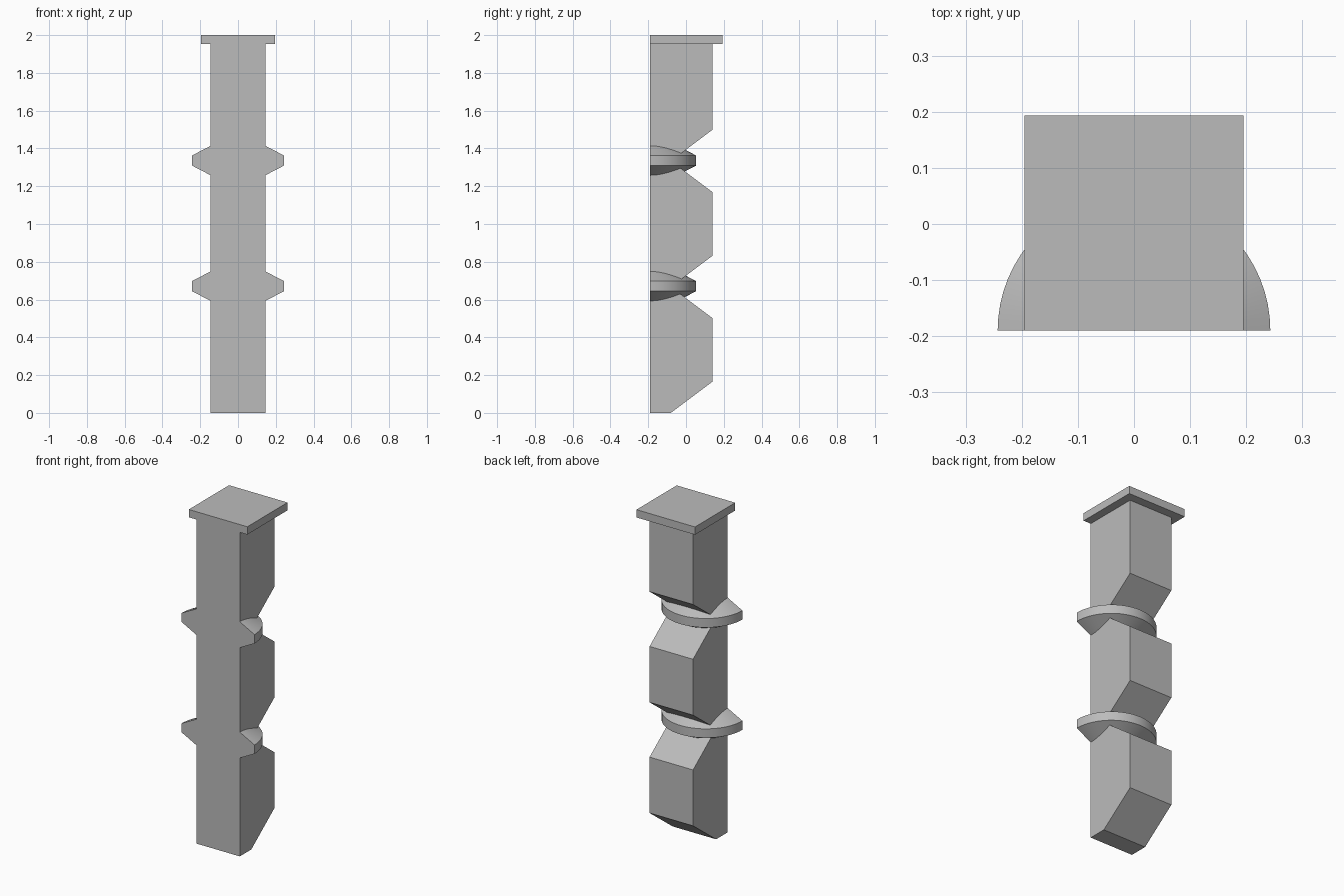
import bpy, bmesh, math
from mathutils import Vector

if "Cube" in bpy.data.objects:
    bpy.data.objects.remove(bpy.data.objects["Cube"])

FRONT, BACK = -0.19, 0.14
HALF_WIDTH = 0.145
PERIOD = 0.667          # height of one carved block
NOTCH_Y = -0.08         # depth of the notches between blocks
SLOPE = 0.165           # rise of each bevelled block end

grey = bpy.data.materials.new("plain grey")
grey.use_nodes = True
colour = (0.5, 0.5, 0.5, 1)
grey.diffuse_color = colour
grey.node_tree.nodes["Principled BSDF"].inputs["Base Color"].default_value = colour


def finish(name, bm):
    bmesh.ops.recalc_face_normals(bm, faces=bm.faces)
    mesh = bpy.data.meshes.new(name)
    bm.to_mesh(mesh)
    bm.free()
    mesh.materials.append(grey)
    obj = bpy.data.objects.new(name, mesh)
    bpy.context.collection.objects.link(obj)
    return obj


# Column: notched side profile extruded across the width
profile = [(FRONT, 0)]
for i in range(3):
    z = i * PERIOD
    profile += [(NOTCH_Y, z), (BACK, z + SLOPE)]
    if i < 2:
        profile.append((BACK, z + PERIOD - SLOPE))
profile += [(BACK, 1.955), (FRONT, 1.955)]
bm = bmesh.new()
side = bm.faces.new([bm.verts.new((-HALF_WIDTH, y, z)) for y, z in profile])
extruded = bmesh.ops.extrude_face_region(bm, geom=[side])["geom"]
bmesh.ops.translate(bm, vec=(2 * HALF_WIDTH, 0, 0),
                    verts=[v for v in extruded if isinstance(v, bmesh.types.BMVert)])
finish("column", bm)

# Top plate
bm = bmesh.new()
bmesh.ops.create_cube(bm, size=1)
bmesh.ops.scale(bm, vec=(0.39, 0.383, 0.047), verts=bm.verts)
bmesh.ops.translate(bm, vec=(0, 0.0015, 1.9765), verts=bm.verts)
finish("top_plate", bm)

# Half-round collars: tapered section spun around the front face
section = [(HALF_WIDTH, -0.078), (0.243, -0.027), (0.243, 0.027), (HALF_WIDTH, 0.078)]
for name, height in (("lower_collar", PERIOD + 0.004), ("upper_collar", 2 * PERIOD + 0.002)):
    bm = bmesh.new()
    start = bm.faces.new([bm.verts.new((r, FRONT, height + z)) for r, z in section])
    bmesh.ops.spin(bm, geom=[start] + start.edges[:] + start.verts[:],
                   cent=Vector((0, FRONT, height)), axis=(0, 0, 1),
                   angle=math.pi, steps=32, use_duplicate=False)
    # Make sure both flat ends are closed
    open_edges = [e for e in bm.edges if e.is_boundary]
    if open_edges:
        bmesh.ops.holes_fill(bm, edges=open_edges)
    collar = finish(name, bm)
    bpy.ops.object.select_all(action="DESELECT")
    collar.select_set(True)
    bpy.context.view_layer.objects.active = collar
    bpy.ops.object.shade_smooth_by_angle(angle=math.radians(20))
